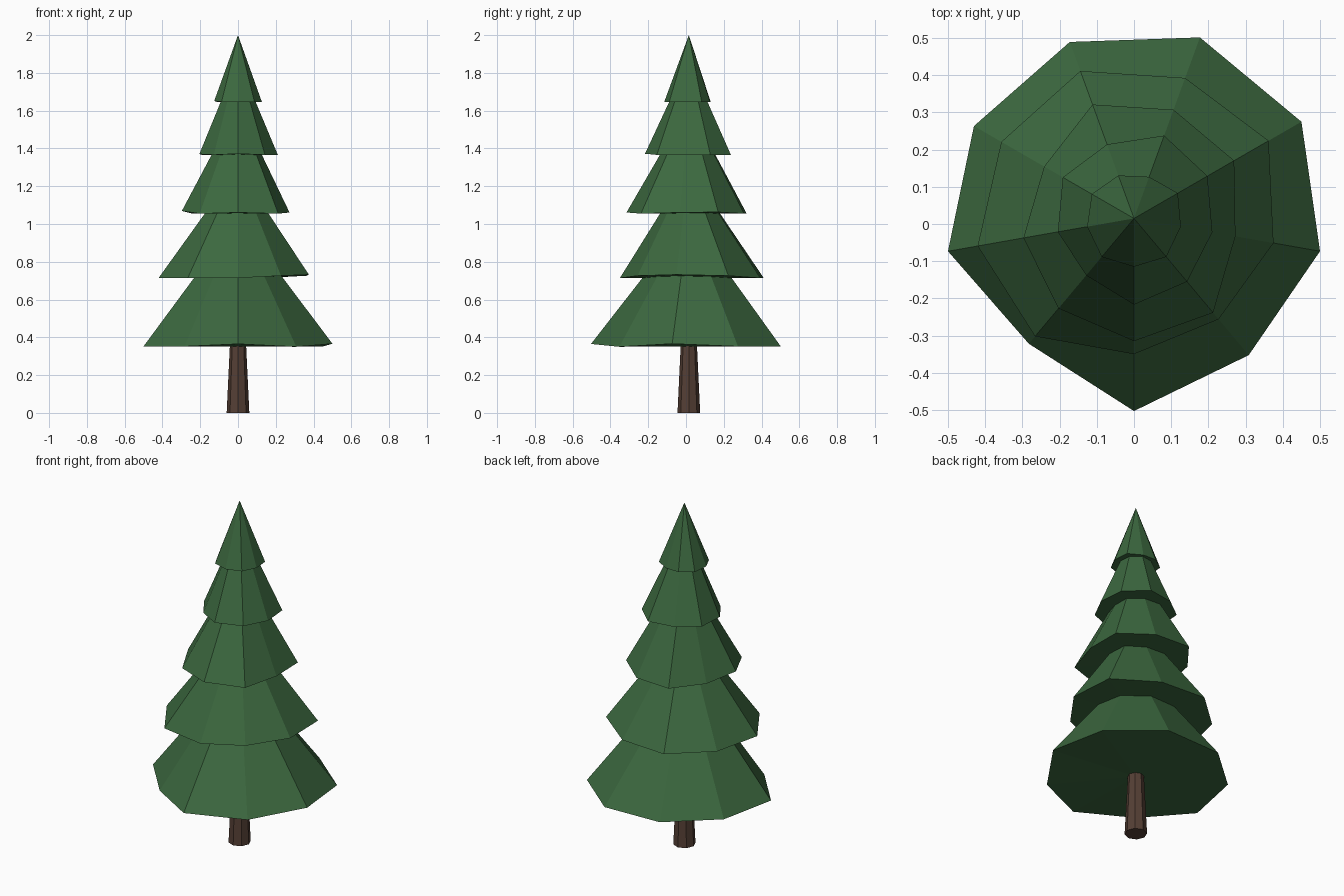
import bpy, bmesh
from math import sin, cos, radians

if "Cube" in bpy.data.objects:
    bpy.data.objects.remove(bpy.data.objects["Cube"])

CENTRE_Y = 0.015


def material(name, colour):
    m = bpy.data.materials.new(name)
    m.diffuse_color = (*colour, 1)
    m.use_nodes = True
    m.node_tree.nodes["Principled BSDF"].inputs["Base Color"].default_value = m.diffuse_color
    return m


green = material("needles", (0.045, 0.14, 0.05))
brown = material("bark", (0.09, 0.05, 0.035))


# One tier: irregular nine-sided skirt rising to a point, with a closed underside
def foliage_tier(name, base_z, apex_z, radii, lift):
    bm = bmesh.new()
    apex = bm.verts.new((0, CENTRE_Y, apex_z))
    under = bm.verts.new((0, CENTRE_Y, base_z))
    ring = []
    for k, r in enumerate(radii):
        a = radians(-90 + 40 * k)
        ring.append(bm.verts.new((r * cos(a), CENTRE_Y + r * sin(a), base_z + lift.get(k, 0))))
    for a, b in zip(ring, ring[1:] + ring[:1]):
        bm.faces.new((a, b, apex))
        bm.faces.new((b, a, under))
    mesh = bpy.data.meshes.new(name)
    bm.to_mesh(mesh)
    bm.free()
    mesh.materials.append(green)
    bpy.context.collection.objects.link(bpy.data.objects.new(name, mesh))


# Trunk, tapering up into the lowest tier
bpy.ops.mesh.primitive_cone_add(vertices=8, radius1=0.06, radius2=0.04, depth=0.42,
                                location=(0, CENTRE_Y, 0.21))
trunk = bpy.context.object
trunk.name = "trunk"
trunk.data.materials.append(brown)

# Tiers from bottom to top: base height, apex height, rim radii, raised rim corners
tiers = [
    (0.352, 1.03, (.518, .48, .508, .52, .518, .505, .497, .508, .44), {0: .013, 2: .014, 1: -.002}),
    (0.714, 1.30, (.365, .354, .381, .418, .402, .422, .412, .427, .414), {2: .018, 3: .012, 1: .012}),
    (1.055, 1.63, (.330, .331, .277, .311, .311, .326, .279, .302, .316), {0: .006, 7: .014, 2: .006, 3: .008}),
    (1.366, 1.87, (.232, .222, .214, .228, .237, .212, .221, .208, .200), {0: .006, 7: .004}),
    (1.647, 2.00, (.130, .135, .128, .136, .119, .123, .131, .128, .135), {7: .004}),
]
for i, tier in enumerate(tiers, 1):
    foliage_tier(f"foliage_tier_{i}", *tier)
